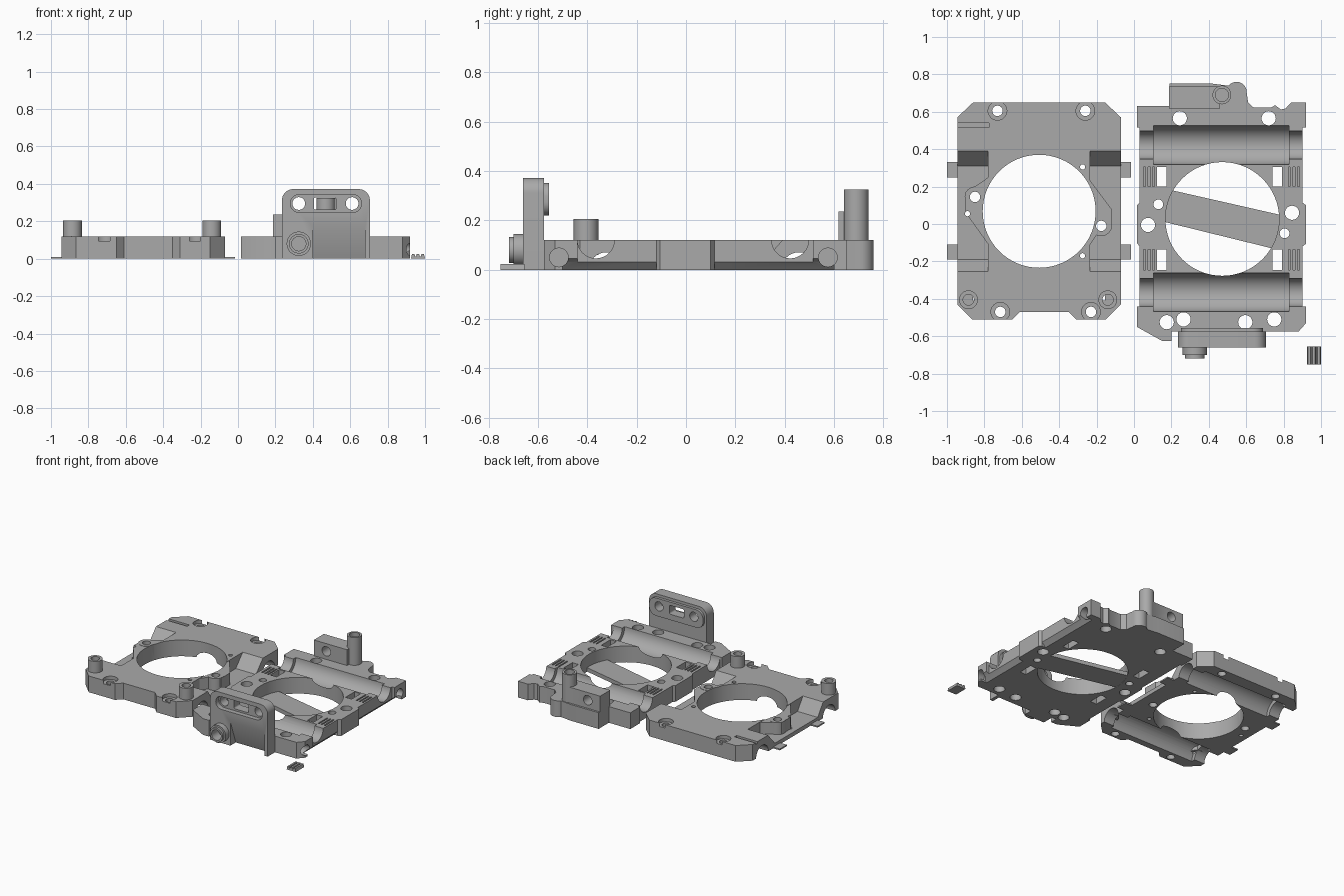
import bpy, bmesh, math
from mathutils import Vector

mat = bpy.data.materials.new("plain grey")
mat.diffuse_color = (0.4, 0.4, 0.4, 1)
AXES = {'x': lambda u, v, w: (w, u, v), 'y': lambda u, v, w: (u, w, v), 'z': lambda u, v, w: (u, v, w)}


def prism(name, pts, lo, hi, axis='z'):
    """Extrude an outline along an axis."""
    bm = bmesh.new()
    f = AXES[axis]
    a = [bm.verts.new(f(u, v, lo)) for u, v in pts]
    b = [bm.verts.new(f(u, v, hi)) for u, v in pts]
    bm.faces.new(a)
    bm.faces.new(b)
    n = len(pts)
    for i in range(n):
        bm.faces.new((a[i], a[(i + 1) % n], b[(i + 1) % n], b[i]))
    bmesh.ops.recalc_face_normals(bm, faces=bm.faces)
    me = bpy.data.meshes.new(name)
    bm.to_mesh(me)
    bm.free()
    me.materials.append(mat)
    ob = bpy.data.objects.new(name, me)
    bpy.context.collection.objects.link(ob)
    return ob


def arc(u, v, r, a0=0, a1=360, n=32):
    full = a1 - a0 == 360
    return [(u + r * math.cos(math.radians(a0 + (a1 - a0) * i / (n if full else n - 1))),
             v + r * math.sin(math.radians(a0 + (a1 - a0) * i / (n if full else n - 1)))) for i in range(n)]


def rect(u0, u1, v0, v1):
    return [(u0, v0), (u1, v0), (u1, v1), (u0, v1)]


def rounded(u0, u1, v0, v1, r):
    return (arc(u1 - r, v0 + r, r, -90, 0, 8) + arc(u1 - r, v1 - r, r, 0, 90, 8)
            + arc(u0 + r, v1 - r, r, 90, 180, 8) + arc(u0 + r, v0 + r, r, 180, 270, 8))


def combine(ob, pts, lo, hi, axis='z', op='DIFFERENCE'):
    tool = prism("tool", pts, lo, hi, axis)
    m = ob.modifiers.new("b", 'BOOLEAN')
    m.operation, m.solver, m.object = op, 'EXACT', tool
    bpy.context.view_layer.objects.active = ob
    bpy.ops.object.modifier_apply(modifier=m.name)
    bpy.data.objects.remove(tool)


def add(ob, pts, lo, hi, axis='z'):
    combine(ob, pts, lo, hi, axis, 'UNION')


cut = combine
H = 0.12

# ---- Cover plate (left) ----
cover = prism("cover_plate", [
    (-0.945, 0.57), (-0.86, 0.65), (-0.155, 0.65), (-0.07, 0.57), (-0.07, -0.43), (-0.15, -0.51),
    (-0.31, -0.51), (-0.35, -0.47), (-0.61, -0.47), (-0.65, -0.51), (-0.865, -0.51), (-0.945, -0.43)], 0, H)
# side recesses with sloped ends
slope = [(-0.19, 0.03), (0.31, 0.03), (0.40, 0.13), (-0.26, 0.13)]
cut(cover, slope, -1.1, -0.78, 'x')
cut(cover, slope, -0.235, 0.1, 'x')
# gussets carrying the side bosses
add(cover, [(-0.75, 0.27), (-0.85, 0.2), (-0.9, 0.17), (-0.9, 0.06), (-0.75, -0.15)], 0.005, H - 0.003)
add(cover, [(-0.26, 0.27), (-0.24, 0.24), (-0.12, 0.08), (-0.12, -0.03), (-0.2, -0.06), (-0.26, -0.15)], 0.005, H - 0.003)
for x, y in ((-0.85, 0.145), (-0.175, -0.01)):
    add(cover, arc(x, y, 0.055), 0.004, H - 0.001)
# bearing channels open to the underside
for y in (0.458, -0.322):
    cut(cover, arc(y, 0, 0.1, n=40), -0.86, -0.155, 'x')
    cut(cover, arc(y, -0.001, 0.072), -1.1, 0.1, 'x')
# fan opening with a flat lower edge
cut(cover, arc(-0.507, 0.068, 0.302, n=64), -0.1, 0.3)
# corner posts
for x in (-0.885, -0.14):
    add(cover, arc(x, -0.405, 0.05), 0.06, 0.205)
    cut(cover, arc(x, -0.405, 0.029), 0.05, 0.3)
# counterbored screw holes
for x, y in ((-0.73, 0.605), (-0.26, 0.605), (-0.715, -0.47), (-0.23, -0.47)):
    cut(cover, arc(x, y, 0.05), 0.095, 0.2)
    cut(cover, arc(x, y, 0.028), -0.1, 0.2)
for x, y, r in ((-0.85, 0.145, 0.028), (-0.175, -0.01, 0.028), (-0.275, 0.305, 0.014),
                (-0.275, -0.17, 0.014), (-0.89, 0.055, 0.014)):
    cut(cover, arc(x, y, r, n=20), -0.1, 0.3)
# shallow ledge near the back corner
cut(cover, rect(-1, -0.775, 0.515, 0.54), 0.105, 0.2)

# thin tabs beside the cover plate
for i, y in enumerate((0.29, -0.15)):
    prism(f"left_tab_{i}", rect(-1.0, -0.86, y - 0.041, y + 0.041), 0, 0.01)
    prism(f"right_tab_{i}", rect(-0.15, -0.017, y - 0.041, y + 0.041), 0, 0.01)

# ---- Carriage plate (right) ----
carriage = prism("carriage_plate", [
    (0.015, 0.63), (0.19, 0.63), (0.19, 0.75), (0.42, 0.75), (0.5, 0.74)]
    + arc(0.548, 0.705, 0.055, 140, -5, 12) + [
    (0.61, 0.65), (0.64, 0.622), (0.73, 0.622), (0.755, 0.635), (0.785, 0.612), (0.81, 0.617), (0.84, 0.65),
    (0.92, 0.65), (0.92, 0.515), (0.9, 0.515), (0.9, 0.115), (0.92, 0.1), (0.92, -0.105), (0.9, -0.12),
    (0.9, -0.44), (0.92, -0.44), (0.92, -0.53), (0.88, -0.575), (0.2, -0.575), (0.2, -0.625), (0.15, -0.625),
    (0.015, -0.55), (0.015, -0.44), (0.03, -0.44), (0.03, -0.12), (0.015, -0.1), (0.015, 0.1), (0.03, 0.115),
    (0.03, 0.515), (0.015, 0.515)], 0, H)
# lower edge chamfers on both sides
for y0, y1 in ((0.115, 0.6), (-0.5, -0.12)):
    cut(carriage, [(0.86, -0.01), (0.95, -0.01), (0.95, 0.065), (0.9, 0.032)], y0, y1, 'y')
# fan opening and diagonal bar
cut(carriage, arc(0.472, 0.027, 0.304, n=64), -0.1, 0.3)
add(carriage, [(0.16, 0.19), (0.79, 0.047), (0.79, -0.143), (0.16, 0.012)], 0.001, 0.03)
# bearing troughs open to the top
for y in (0.422, -0.365):
    cut(carriage, arc(y, H + 0.002, 0.104, n=40), 0.105, 0.83, 'x')
    cut(carriage, arc(y, H + 0.001, 0.075), -0.1, 1.1, 'x')
# screw holes
for x, y, r in ((0.075, -0.005, 0.038), (0.845, 0.06, 0.038), (0.13, 0.105, 0.026), (0.805, -0.05, 0.026),
                (0.245, 0.565, 0.038), (0.72, 0.565, 0.038), (0.175, -0.525, 0.038), (0.265, -0.51, 0.038),
                (0.595, -0.525, 0.038), (0.75, -0.51, 0.038)):
    cut(carriage, arc(x, y, r, n=24), -0.1, 0.3)
# sideways screw holes in the end faces
for y in (0.575, -0.515):
    cut(carriage, arc(y, 0.05, 0.038, n=24), 0.85, 1.1, 'x')
# belt slots and teeth grooves
for y0, y1 in ((0.2, 0.305), (-0.245, -0.137)):
    for x0, x1 in ((0.123, 0.175), (0.74, 0.79), (0.05, 0.062), (0.076, 0.088), (0.1, 0.11),
                   (0.825, 0.835), (0.85, 0.86), (0.874, 0.886)):
        cut(carriage, rect(x0, x1, y0, y1), 0.04 if x1 - x0 < 0.03 else -0.1, 0.3)
# raised cable block and post at the back
add(carriage, rect(0.188, 0.46, 0.618, 0.735), 0.05, 0.237)
add(carriage, arc(0.47, 0.69, 0.05), 0.002, 0.325)
cut(carriage, arc(0.47, 0.69, 0.035), 0.25, 0.4)
cut(carriage, arc(0.29, 0.18, 0.035, n=24), 0.6, 0.8, 'y')

# ---- Front mounting bracket ----
bracket = prism("sensor_bracket", [(0.235, 0), (0.705, 0)] + arc(0.645, 0.312, 0.06, 0, 90, 10)
                + arc(0.295, 0.312, 0.06, 90, 180, 10), -0.66, -0.575, 'y')
add(bracket, rounded(0.25, 0.69, 0.22, 0.352, 0.055), -0.6, -0.555, 'y')
cut(bracket, rounded(0.28, 0.66, 0.248, 0.342, 0.045), -0.7, -0.625, 'y')
for x in (0.325, 0.61):
    cut(bracket, arc(x, 0.295, 0.034, n=24), -0.8, -0.4, 'y')
cut(bracket, rounded(0.405, 0.525, 0.262, 0.328, 0.012), -0.8, -0.4, 'y')
cut(bracket, [(-0.7, -0.02), (-0.59, -0.02), (-0.662, 0.18), (-0.7, 0.18)], 0.4, 0.68, 'x')
# round socket
add(bracket, arc(0.325, 0.08, 0.065), -0.7, -0.6, 'y')
add(bracket, arc(0.325, 0.08, 0.052), -0.718, -0.65, 'y')
cut(bracket, arc(0.325, 0.08, 0.038), -0.8, -0.64, 'y')

# ---- Loose toothed belt clip ----
clip = [(0.925, 0), (1.0, 0)]
for x in (0.985, 0.96, 0.935):
    clip += [(x + 0.012, 0.012), (x + 0.009, 0.024), (x - 0.005, 0.024), (x - 0.008, 0.012)]
prism("belt_clip", clip, -0.752, -0.655, 'y')

# shade curved walls smooth, keep edges sharp
for ob in bpy.context.scene.objects:
    bpy.ops.object.select_all(action='DESELECT')
    ob.select_set(True)
    bpy.context.view_layer.objects.active = ob
    bpy.ops.object.shade_smooth_by_angle(angle=math.radians(30))
